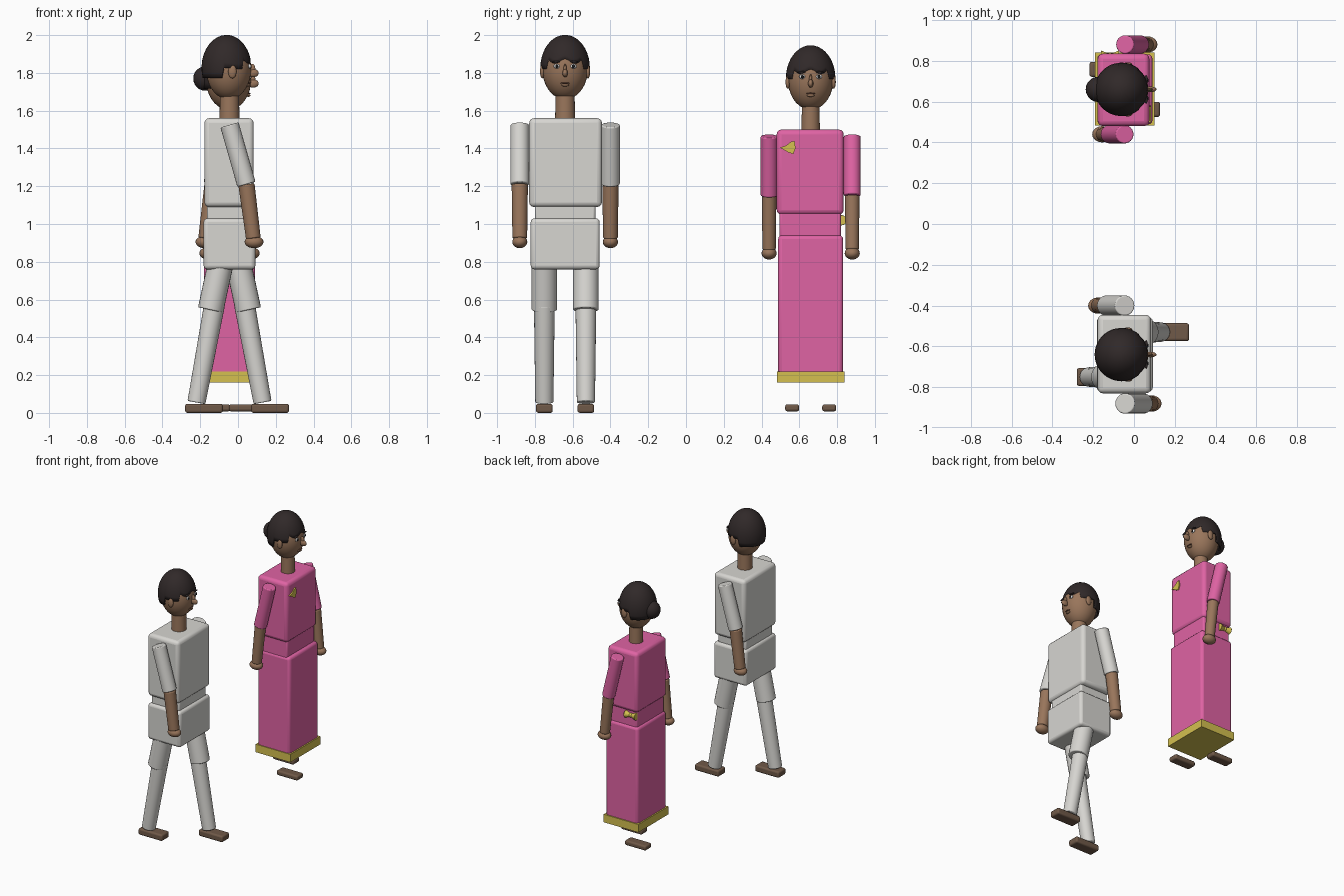
import bpy, bmesh, math
from mathutils import Vector, Matrix

if "Cube" in bpy.data.objects:
    bpy.data.objects.remove(bpy.data.objects["Cube"])

AX = -0.045  # body axis in x; both figures face +x


def material(name, rgb):
    m = bpy.data.materials.new(name)
    m.diffuse_color = (*rgb, 1)
    m.use_nodes = True
    m.node_tree.nodes["Principled BSDF"].inputs["Base Color"].default_value = m.diffuse_color
    return m


SKIN = material("skin", (0.32, 0.18, 0.105))
WHITE = material("white_cloth", (0.68, 0.67, 0.64))
PINK = material("pink_cloth", (0.74, 0.125, 0.37))
GOLD = material("gold_trim", (0.66, 0.53, 0.08))
HAIR = material("dark_hair", (0.03, 0.022, 0.022))
SHOE = material("brown_shoe", (0.16, 0.1, 0.065))
EYE = material("eye_white", (0.75, 0.75, 0.75))
PUPIL = material("pupil_black", (0.01, 0.01, 0.01))
LIP = material("lip_brown", (0.16, 0.07, 0.045))


def finish(bm, name, mat, bevel=0, angle=35):
    bmesh.ops.recalc_face_normals(bm, faces=bm.faces)
    me = bpy.data.meshes.new(name)
    bm.to_mesh(me)
    bm.free()
    me.materials.append(mat)
    ob = bpy.data.objects.new(name, me)
    bpy.context.collection.objects.link(ob)
    if bevel:
        b = ob.modifiers.new("bevel", 'BEVEL')
        b.width, b.segments = bevel, 3
    bpy.ops.object.select_all(action='DESELECT')
    ob.select_set(True)
    bpy.context.view_layer.objects.active = ob
    bpy.ops.object.shade_smooth_by_angle(angle=math.radians(angle))
    return ob


def box(name, mat, x, y, z, bevel=0.02):
    """Box from (min, max) pairs."""
    bm = bmesh.new()
    c = [(a + b) / 2 for a, b in (x, y, z)]
    s = [b - a for a, b in (x, y, z)]
    bmesh.ops.create_cube(bm, size=1, matrix=Matrix.Translation(c) @ Matrix.Diagonal((*s, 1)))
    return finish(bm, name, mat, bevel)


def tube(name, mat, top, bottom, r_top, r_bottom, bevel=0.006):
    """Tapered cylinder between two points."""
    a, b = Vector(bottom), Vector(top)
    d = b - a
    m = Matrix.Translation((a + b) / 2) @ Vector((0, 0, 1)).rotation_difference(d).to_matrix().to_4x4()
    bm = bmesh.new()
    bmesh.ops.create_cone(bm, cap_ends=True, segments=24, radius1=r_bottom, radius2=r_top,
                          depth=d.length, matrix=m)
    return finish(bm, name, mat, bevel)


def ball(name, mat, c, r, tilt=0, seg=20):
    """Ellipsoid, tilted about x."""
    bm = bmesh.new()
    m = Matrix.Translation(c) @ Matrix.Rotation(tilt, 4, 'X') @ Matrix.Diagonal((*r, 1))
    bmesh.ops.create_uvsphere(bm, u_segments=seg, v_segments=seg // 2 + 2, radius=1, matrix=m)
    return finish(bm, name, mat, angle=60)


def hair_cap(name, c, r):
    """Cap whose lower edge follows a hairline around the head."""
    bm = bmesh.new()
    n, rows = 64, 10
    rings = []
    top = bm.verts.new((c[0], c[1], c[2] + r[2]))
    for i in range(n):
        a = 2 * math.pi * i / n
        deg = abs(math.degrees(math.atan2(math.sin(a), math.cos(a))))
        if deg < 50:
            cut = 0.035 + 0.012 * math.cos(math.radians(deg) * 7)   # scalloped fringe
        elif deg < 75:
            cut = -0.005   # temples
        elif deg < 100:
            cut = 0.0      # above the ears
        else:
            cut = -0.055   # nape
        end = math.acos(cut / r[2])
        rings.append([bm.verts.new((c[0] + r[0] * math.sin(t) * math.cos(a),
                                    c[1] + r[1] * math.sin(t) * math.sin(a),
                                    c[2] + r[2] * math.cos(t)))
                      for t in (end * (k + 1) / rows for k in range(rows))])
    for i in range(n):
        p, q = rings[i], rings[(i + 1) % n]
        bm.faces.new((top, p[0], q[0]))
        for k in range(rows - 1):
            bm.faces.new((p[k], p[k + 1], q[k + 1], q[k]))
    ob = finish(bm, name, HAIR, angle=60)
    s = ob.modifiers.new("thickness", 'SOLIDIFY')
    s.thickness, s.offset = 0.012, -1


def head(who, y, z):
    """Head with hair, ears and face; z is the head centre."""
    hx, r = -0.05, (0.12, 0.121, 0.162)

    def skin_x(dy, dz):
        return hx + r[0] * math.sqrt(max(0, 1 - (dy / r[1]) ** 2 - (dz / r[2]) ** 2))

    def feature(name, mat, dy, dz, size, tilt=0, out=0.0):
        ball(f"{who}_{name}", mat, (skin_x(dy, dz) + out, y + dy, z + dz), size, tilt, 14)

    ball(f"{who}_head", SKIN, (hx, y, z), r, seg=32)
    hair_cap(f"{who}_hair", (-0.061, y, z + 0.005), (0.132, 0.131, 0.174))
    for s in (-1, 1):
        ball(f"{who}_ear", SKIN, (AX + 0.015, y + s * 0.121, z - 0.015), (0.022, 0.012, 0.036))
        feature("eye", EYE, s * 0.044, 0.013, (0.008, 0.017, 0.012))
        feature("pupil", PUPIL, s * 0.044, 0.013, (0.004, 0.008, 0.009), out=0.007)
        feature("eyebrow", HAIR, s * 0.047, 0.036, (0.008, 0.024, 0.006), -s * 0.1, 0.002)
    feature("nose", SKIN, 0, -0.023, (0.03, 0.014, 0.022), out=0.012)
    feature("nose_bridge", SKIN, 0, 0.0, (0.016, 0.008, 0.026), out=0.006)
    feature("mouth", LIP, 0, -0.076, (0.008, 0.024, 0.004), out=0.002)
    feature("lower_lip", SKIN, 0, -0.086, (0.012, 0.02, 0.008), out=0.002)


def arm(who, cloth, y, z, swing, r):
    """Sleeve, forearm and hand; swing is the hand's x offset."""
    elbow = (AX + swing * 0.69, y, z - 0.315)
    wrist = (AX + swing * 0.97, y, z - 0.6)
    tube(f"{who}_sleeve", cloth, (AX, y, z), elbow, r, r)
    tube(f"{who}_forearm", SKIN, elbow, wrist, r * 0.86, r * 0.78)
    ball(f"{who}_hand", SKIN, (AX + swing, y, z - 0.62), (0.05, 0.04, 0.033))


# ---- man ----
MY = -0.64
box("man_torso", WHITE, (-0.178, 0.083), (MY - 0.19, MY + 0.195), (1.09, 1.56), 0.025)
box("man_waist", WHITE, (-0.165, 0.07), (MY - 0.16, MY + 0.16), (1.01, 1.11), 0.012)
box("man_shirt_tail", WHITE, (-0.182, 0.092), (MY - 0.182, MY + 0.183), (0.76, 1.03), 0.02)
tube("man_neck", SKIN, (AX, MY, 1.70), (AX, MY, 1.55), 0.05, 0.053)
head("man", MY, 1.822)
for s in (-1, 1):
    arm("man", WHITE, MY + s * 0.24, 1.525, -s * 0.13, 0.05)
    ly = MY + s * 0.11
    tube("man_thigh", WHITE, (AX + s * 0.045, ly, 0.80), (AX + s * 0.1, ly, 0.545), 0.068, 0.068)
    tube("man_lower_leg", WHITE, (AX + s * 0.08, ly, 0.57), (AX + s * 0.175, ly, 0.055), 0.055, 0.048)
    fx = AX + s * 0.175 + 0.04
    box("man_shoe", SHOE, (fx - 0.1, fx + 0.1), (ly - 0.044, ly + 0.044), (0.0, 0.048), 0.012)

# ---- woman ----
WY = 0.66
box("woman_torso", PINK, (-0.178, 0.075), (WY - 0.18, WY + 0.175), (1.05, 1.50), 0.025)
box("woman_waist", PINK, (-0.165, 0.065), (WY - 0.165, WY + 0.16), (0.92, 1.07), 0.012)
box("woman_skirt", PINK, (-0.18, 0.09), (WY - 0.172, WY + 0.172), (0.2, 0.94), 0.02)
box("woman_hem", GOLD, (-0.19, 0.1), (WY - 0.178, WY + 0.18), (0.16, 0.22), 0)
tube("woman_neck", SKIN, (AX, WY, 1.64), (AX, WY, 1.49), 0.046, 0.049)
head("woman", WY, 1.767)
ball("woman_hair_bun", HAIR, (-0.175, WY, 1.77), (0.062, 0.062, 0.064))
for s in (-1, 1):
    arm("woman", PINK, WY + s * 0.22, 1.465, s * 0.11, 0.045)
    fx = AX - s * 0.085
    box("woman_shoe", SHOE, (fx - 0.088, fx + 0.088),
        (WY + s * 0.098 - 0.037, WY + s * 0.098 + 0.037), (0.008, 0.045), 0.012)

# leaf brooch on the chest
bm = bmesh.new()
leaf = [(0.497, 1.405), (0.53, 1.415), (0.555, 1.435), (0.575, 1.44), (0.58, 1.40),
        (0.567, 1.37), (0.54, 1.38)]
face = bm.faces.new([bm.verts.new((0.074, y, z)) for y, z in leaf])
ext = bmesh.ops.extrude_face_region(bm, geom=[face])
bmesh.ops.translate(bm, vec=(0.009, 0, 0), verts=[v for v in ext["geom"] if isinstance(v, bmesh.types.BMVert)])
finish(bm, "woman_brooch", GOLD)

# sash bow on the left of the waist
for s in (-1, 1):
    tube("sash_bow_loop", GOLD, (-0.118 + s * 0.045, WY + 0.163, 1.02), (-0.118, WY + 0.163, 1.02),
         0.028, 0.01, 0.003)
ball("sash_bow_knot", GOLD, (-0.118, WY + 0.165, 1.02), (0.014, 0.016, 0.016))
